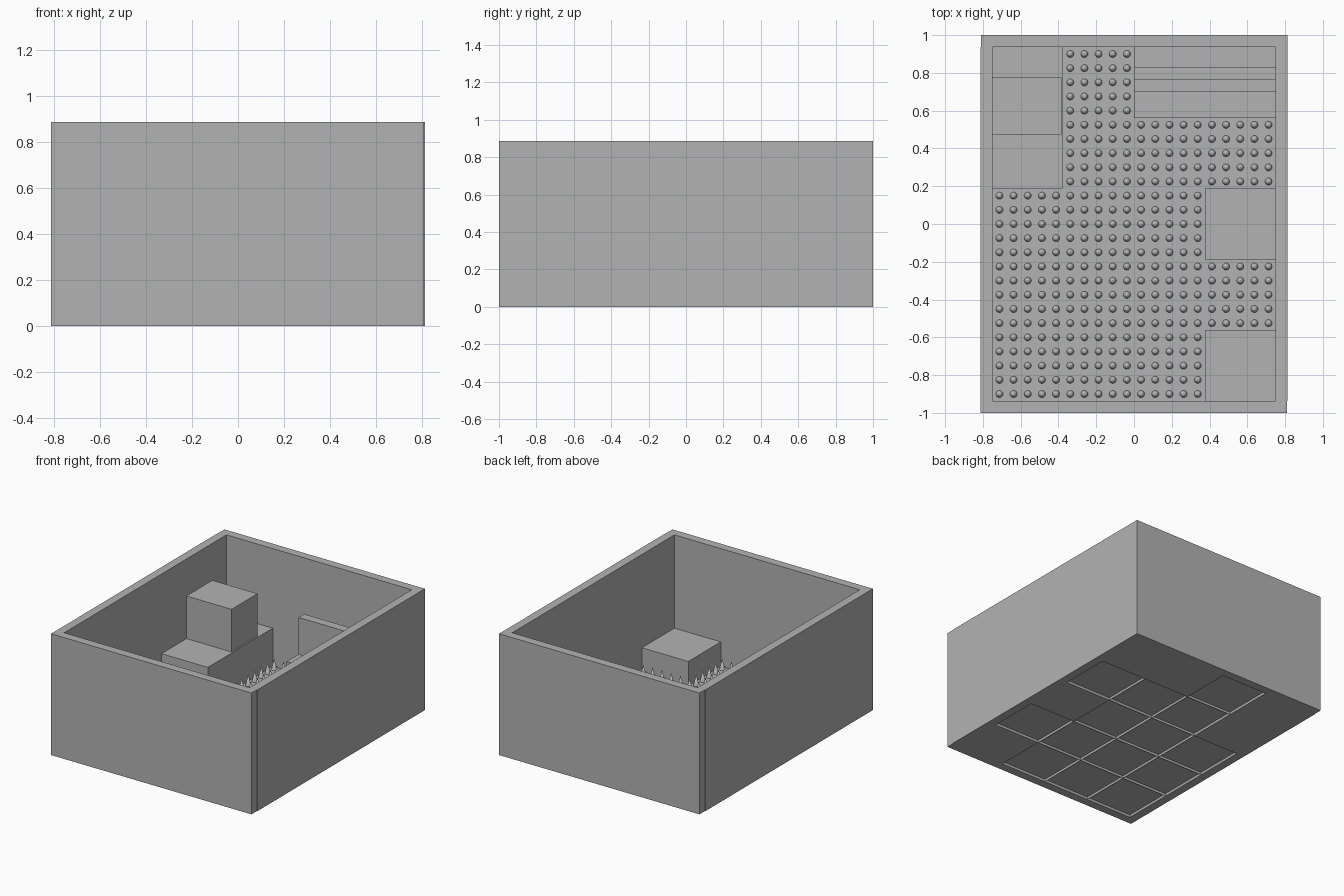
import bpy, bmesh, math
from mathutils import Matrix

if "Cube" in bpy.data.objects:
    bpy.data.objects.remove(bpy.data.objects["Cube"])

T = 0.375      # floor grid pitch
X0, Y0 = -0.75, -0.9375
H = 0.8875     # wall height

stone = bpy.data.materials.new("grey_stone")
stone.diffuse_color = (0.45, 0.45, 0.45, 1)
stone.use_nodes = True
stone.node_tree.nodes["Principled BSDF"].inputs["Base Color"].default_value = stone.diffuse_color


def finish(name, bm):
    me = bpy.data.meshes.new(name)
    bm.to_mesh(me)
    bm.free()
    me.materials.append(stone)
    ob = bpy.data.objects.new(name, me)
    bpy.context.collection.objects.link(ob)
    return ob


def add_box(bm, x0, x1, y0, y1, z0, z1):
    m = Matrix.Translation(((x0 + x1) / 2, (y0 + y1) / 2, (z0 + z1) / 2))
    m = m @ Matrix.Diagonal((x1 - x0, y1 - y0, z1 - z0, 1))
    return bmesh.ops.create_cube(bm, size=1, matrix=m)["verts"]


def box(name, *b):
    bm = bmesh.new()
    add_box(bm, *b)
    return finish(name, bm)


# Outer walls, overlapping pinwheel fashion at the corners
box("front_wall", -0.75, 0.809, -1, -0.9375, 0, H)
box("back_wall", -0.809, 0.75, 0.9375, 1, 0, H)
box("right_wall", 0.75, 0.8125, -0.9375, 1, 0, H)
box("left_wall", -0.8125, -0.75, -1, 0.9375, 0, H)

# Raised solid blocks
box("tall_block", -0.75, -0.375, 0.1875, 0.9375, 0, 0.305)
box("top_cube", -0.75, -0.385, 0.475, 0.775, 0.305, 0.617)
box("ledge_block", 0, 0.75, 0.5625, 0.9375, 0, 0.305)
box("ledge_barrier", 0, 0.75, 0.70, 0.764, 0.305, 0.575)
box("ledge_step", 0, 0.75, 0.764, 0.828, 0.305, 0.44)
box("side_block", 0.375, 0.75, -0.1875, 0.1875, 0, 0.205)
box("corner_block", 0.375, 0.75, -0.9375, -0.5625, 0, 0.205)

# Spike trap tiles: rows from front to back, listing columns left to right
rows = [(0, 1, 2), (0, 1, 2, 3), (0, 1, 2), (1, 2, 3), (1,)]
tiles = bmesh.new()
spikes = bmesh.new()
for r, cols in enumerate(rows):
    for c in cols:
        x, y = X0 + c * T, Y0 + r * T
        add_box(tiles, x, x + T, y, y + T, 0, 0.027)
        for i in range(5):
            for j in range(5):
                p = (x + (i + 0.5) * T / 5, y + (j + 0.5) * T / 5, 0.067)
                bmesh.ops.create_cone(spikes, cap_ends=False, segments=16,
                                      radius1=0.019, radius2=0, depth=0.08,
                                      matrix=Matrix.Translation(p))

# Shallow recess under every tile, leaving a thin rim
tiles.normal_update()
under = [f for f in tiles.faces if f.normal.z < -0.9]
bmesh.ops.inset_individual(tiles, faces=under, thickness=0.006)
for f in under:
    for v in f.verts:
        v.co.z = 0.016
finish("trap_tiles", tiles)

for f in spikes.faces:
    f.smooth = True
finish("trap_spikes", spikes)
